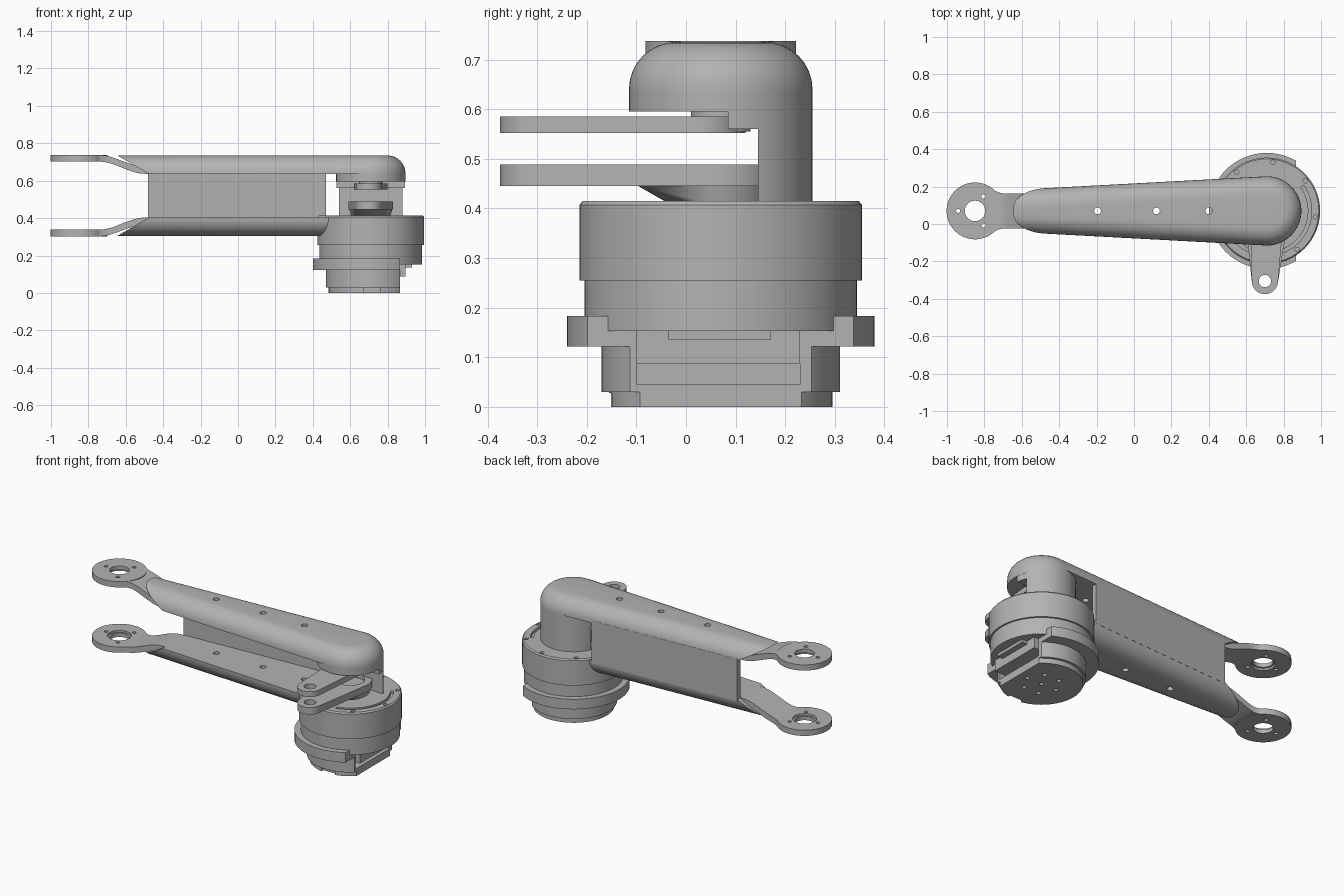
import bpy, bmesh, math
from mathutils import Vector

if "Cube" in bpy.data.objects:
    bpy.data.objects.remove(bpy.data.objects["Cube"], do_unlink=True)

grey = bpy.data.materials.new("machined_grey")
grey.use_nodes = True
grey.diffuse_color = (0.45, 0.45, 0.45, 1)
grey.node_tree.nodes["Principled BSDF"].inputs["Base Color"].default_value = (0.45, 0.45, 0.45, 1)

MX, AX = 0.71, 0.07      # motor axis x, common centre line y
MID = 0.52               # mirror height of the two arm shells


def ring(x, y, r, z, n=64):
    return [(x + r * math.cos(2 * math.pi * i / n), y + r * math.sin(2 * math.pi * i / n), z) for i in range(n)]


def disc(x, y, r, z0, z1, n=64):
    return ring(x, y, r, z0, n) + ring(x, y, r, z1, n)


def box(x0, x1, y0, y1, z0, z1):
    return [(x, y, z) for x in (x0, x1) for y in (y0, y1) for z in (z0, z1)]


def finish(name, bm):
    bmesh.ops.recalc_face_normals(bm, faces=bm.faces)
    mesh = bpy.data.meshes.new(name)
    bm.to_mesh(mesh)
    bm.free()
    mesh.materials.append(grey)
    ob = bpy.data.objects.new(name, mesh)
    bpy.context.collection.objects.link(ob)
    return ob


def hull(name, points, cut=None):
    """Convex part around points, optionally trimmed by a plane (point, outward normal)."""
    bm = bmesh.new()
    for p in points:
        bm.verts.new(p)
    bmesh.ops.convex_hull(bm, input=bm.verts)
    loose = [v for v in bm.verts if not v.link_faces]
    bmesh.ops.delete(bm, geom=loose, context='VERTS')
    bmesh.ops.dissolve_limit(bm, angle_limit=0.01, verts=bm.verts, edges=bm.edges)
    if cut:
        bmesh.ops.bisect_plane(bm, geom=bm.verts[:] + bm.edges[:] + bm.faces[:],
                               plane_co=cut[0], plane_no=Vector(cut[1]).normalized(), clear_outer=True)
        bmesh.ops.holes_fill(bm, edges=[e for e in bm.edges if e.is_boundary])
    return finish(name, bm)


def carve(ob, cutters):
    for c in cutters:
        c.hide_render = True
        mod = ob.modifiers.new("cut", 'BOOLEAN')
        mod.operation = 'DIFFERENCE'
        mod.solver = 'EXACT'
        mod.object = c
        bpy.context.view_layer.objects.active = ob
        bpy.ops.object.modifier_apply(modifier=mod.name)
        bpy.data.objects.remove(c, do_unlink=True)


def drill(ob, holes):
    """Holes are (x, y, radius, z0, z1)."""
    carve(ob, [hull("drill", disc(*h, n=24)) for h in holes])


def around(x, y, r, degrees):
    a = math.radians(degrees)
    return x + r * math.cos(a), y + r * math.sin(a)


for side, s in (("upper", 1), ("lower", -1)):
    # tapered shell with rounded outer edge and slanted end
    pts = []
    for i in range(9):
        a = math.pi / 2 * i / 8
        inset, z = 0.095 * (1 - math.cos(a)), MID + s * (0.12 + 0.095 * math.sin(a))
        pts += ring(MX, AX, 0.185 - inset, z) + ring(-0.8, AX, 0.104 - inset, z, 16)
    pts += disc(MX, AX, 0.185, MID + s * 0.115, MID + s * 0.12)
    pts += disc(-0.8, AX, 0.104, MID + s * 0.115, MID + s * 0.12, 16)
    shell = hull(side + "_arm_shell", pts, ((-0.645, 0, MID + s * 0.215), (-0.09, 0, -0.155 * s)))
    drill(shell, [(x, AX, 0.018, 0.2, 0.8) for x in (-0.195, 0.12, 0.4)])

    # fork eye with bearing hole, counterbore and bolt holes
    za, zb = sorted((MID + s * 0.182, MID + s * 0.217))
    eye = hull(side + "_fork_eye", disc(-0.85, AX, 0.152, za, zb))
    face = MID + s * 0.182
    drill(eye, [(-0.85, AX, 0.055, 0.2, 0.8), (-0.85, AX, 0.066, face - 0.012, face + 0.012)]
          + [(*around(-0.85, AX, 0.09, d), 0.011, 0.2, 0.8) for d in (60, 180, 300)])

    # fork neck bending inward under the shell
    bm = bmesh.new()
    rows = []
    for i in range(19):
        x = -0.765 + 0.365 * i / 18
        t = min(max((x + 0.74) / 0.24, 0), 1)
        t = t * t * (3 - 2 * t)
        w = 0.093 + 0.03 * max(0, (-0.69 - x) / 0.075) ** 2
        top, low = MID + s * (0.217 - 0.062 * t), MID + s * (0.182 - 0.065 * t)
        rows.append([bm.verts.new((x, AX + dy, z)) for dy, z in ((-w, low), (w, low), (w, top), (-w, top))])
    for a, b in zip(rows, rows[1:]):
        for k in range(4):
            bm.faces.new((a[k], a[(k + 1) % 4], b[(k + 1) % 4], b[k]))
    bm.faces.new(rows[0])
    bm.faces.new(rows[-1])
    finish(side + "_fork_neck", bm)


# web wall along the back of the shells
def back(x):
    return AX + 0.185 - 0.0536 * (MX - x)


hull("web_wall", [(x, back(x) - d, z) for x in (-0.48, 0.47) for d in (0, 0.03) for z in (0.39, 0.65)])

# column and skirt joining the motor to the upper shell
hull("support_column", disc(MX, AX, 0.185, 0.41, 0.64), ((0, 0.145, 0), (0, -1, 0)))
hull("column_step", disc(MX, AX, 0.184, 0.56, 0.62), ((0, 0.085, 0), (0, -1, 0)))
hull("shell_skirt", disc(MX, AX, 0.185, 0.595, 0.64))
hull("shell_shaft", disc(MX, AX, 0.06, 0.555, 0.6))

# motor housing
housing = hull("motor_housing", ring(MX, AX, 0.285, 0.255) + ring(MX, AX, 0.285, 0.407)
               + ring(MX, AX, 0.278, 0.415))
drill(housing, [(*around(MX, AX, 0.262, 83 + 45 * k), 0.012, 0.395, 0.43) for k in range(8)])


def groove(start, sweep):
    bm = bmesh.new()
    quad = []
    for r, z in ((0.222, 0.4), (0.24, 0.4), (0.24, 0.43), (0.222, 0.43)):
        quad.append(bm.verts.new((*around(MX, AX, r, start), z)))
    f = bm.faces.new(quad)
    bmesh.ops.spin(bm, geom=[f] + f.edges[:] + quad, cent=(MX, AX, 0), axis=(0, 0, 1),
                   angle=math.radians(sweep), steps=24, use_duplicate=False)
    return finish("groove", bm)


carve(housing, [groove(-75, 110), groove(190, 65)])
hull("motor_body", disc(MX, AX, 0.275, 0.153, 0.257))

# mounting flange and base, both trimmed flat on the connector side
flat = ((0.865, 0, 0), (1, 0, 0))
hull("motor_flange", disc(MX, AX, 0.31, 0.122, 0.183), flat)
base = hull("motor_base", disc(MX, AX, 0.24, 0.03, 0.155), flat)
carve(base, [hull("pocket", box(0.81, 0.9, -0.1, 0.23, 0.045, 0.09))])
foot = hull("motor_foot", disc(MX, AX, 0.225, 0, 0.032), flat)
drill(foot, [(*around(MX, AX, 0.1, 60 * k), 0.012, -0.01, 0.015) for k in range(6)]
      + [(MX, AX, 0.012, -0.01, 0.015)])
carve(foot, [hull("notch", box(0.67, 0.76, -0.2, -0.135, -0.01, 0.028))])
hull("connector_block", box(0.8, 0.895, -0.1, 0.23, 0.087, 0.156))
hull("connector_lip", box(0.8, 0.93, -0.035, 0.17, 0.135, 0.156))

# two crank levers with pin holes
upper = hull("upper_lever", disc(0.7, -0.305, 0.07, 0.552, 0.585) + disc(MX, 0.03, 0.09, 0.552, 0.585))
drill(upper, [(0.7, -0.305, 0.033, 0.5, 0.65)])
lower = hull("lower_lever", disc(0.7, -0.305, 0.07, 0.445, 0.488) + disc(MX, AX, 0.12, 0.445, 0.488))
drill(lower, [(0.7, -0.305, 0.033, 0.4, 0.55), (MX, AX, 0.08, 0.465, 0.55)])
hull("lever_hub", ring(MX, AX, 0.105, 0.41) + ring(MX, AX, 0.115, 0.45)
     + [(x, -0.1, 0.447) for x in (0.63, 0.79)])

# smooth rounded surfaces, keep edges sharp
bpy.ops.object.select_all(action='DESELECT')
for ob in bpy.context.collection.objects:
    if ob.type == 'MESH' and grey.name in ob.data.materials:
        ob.select_set(True)
        bpy.context.view_layer.objects.active = ob
bpy.ops.object.shade_smooth_by_angle(angle=math.radians(30))
